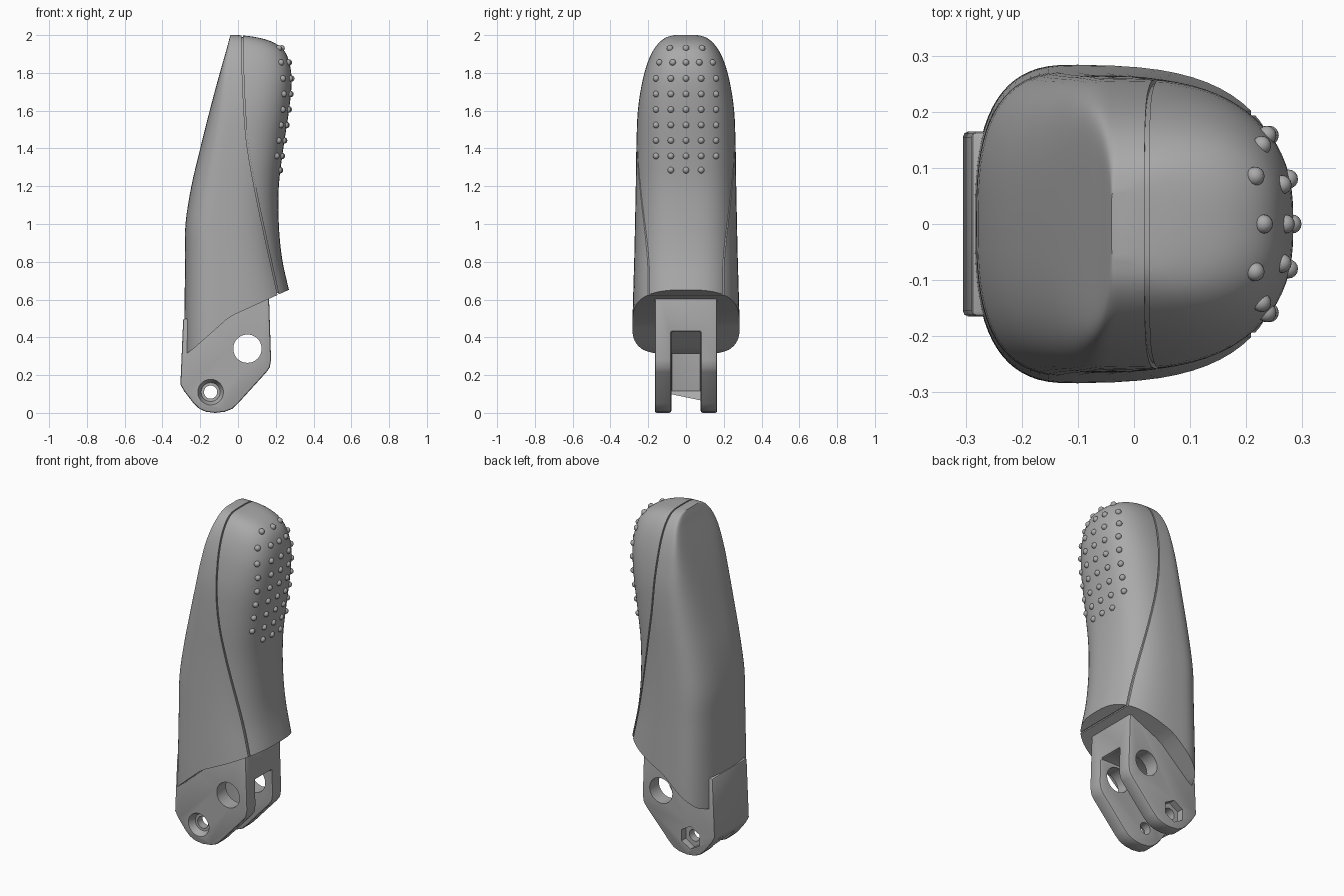
import bpy, bmesh, math
from mathutils import Matrix, Vector

if "Cube" in bpy.data.objects:
    bpy.data.objects.remove(bpy.data.objects["Cube"])

grey = bpy.data.materials.new("plain grey")
grey.use_nodes = True
grey.diffuse_color = (0.4, 0.4, 0.4, 1)
grey.node_tree.nodes["Principled BSDF"].inputs["Base Color"].default_value = (0.4, 0.4, 0.4, 1)


def finish(bm, name):
    bmesh.ops.recalc_face_normals(bm, faces=bm.faces)
    mesh = bpy.data.meshes.new(name)
    bm.to_mesh(mesh)
    bm.free()
    mesh.materials.append(grey)
    obj = bpy.data.objects.new(name, mesh)
    bpy.context.collection.objects.link(obj)
    return obj


def bake(obj):
    bpy.context.view_layer.update()
    deps = bpy.context.evaluated_depsgraph_get()
    mesh = bpy.data.meshes.new_from_object(obj.evaluated_get(deps))
    obj.modifiers.clear()
    obj.data = mesh


def cut(obj, *cutters):
    for cutter in cutters:
        mod = obj.modifiers.new("cut", "BOOLEAN")
        mod.operation, mod.solver, mod.object = "DIFFERENCE", "EXACT", cutter
    bake(obj)
    for cutter in cutters:
        bpy.data.objects.remove(cutter)


def smooth(obj, degrees):
    bpy.ops.object.select_all(action="DESELECT")
    obj.select_set(True)
    bpy.context.view_layer.objects.active = obj
    bpy.ops.object.shade_smooth_by_angle(angle=math.radians(degrees))


def prism(name, outline, depth):
    """Outline in x, z pushed through from -depth to depth in y."""
    bm = bmesh.new()
    face = bm.faces.new([bm.verts.new((x, -depth, z)) for x, z in outline])
    new = bmesh.ops.extrude_face_region(bm, geom=[face])["geom"]
    bmesh.ops.translate(bm, vec=(0, 2 * depth, 0),
                        verts=[v for v in new if isinstance(v, bmesh.types.BMVert)])
    return finish(bm, name)


def drill(x, z, r_front, r_back, y_front, y_back, sides=40):
    bm = bmesh.new()
    bmesh.ops.create_cone(bm, cap_ends=True, segments=sides, radius1=r_back, radius2=r_front,
                          depth=y_back - y_front)
    turn = Matrix.Rotation(math.pi / 2, 4, "X")
    bm.transform(Matrix.Translation((x, (y_front + y_back) / 2, z)) @ turn)
    return finish(bm, "drill")


def spline(rows, steps):
    """Catmull-Rom smoothing of a list of rows."""
    rows = [Vector(r) for r in rows]
    out = []
    for i in range(len(rows) - 1):
        a, b, c = rows[max(i - 1, 0)], rows[i], rows[i + 1]
        d = rows[min(i + 2, len(rows) - 1)]
        for s in range(steps):
            t = s / steps
            out.append(b + (c - a) * t / 2 + (a - b * 2.5 + c * 2 - d / 2) * t * t
                       + (b * 1.5 - a / 2 - c * 1.5 + d / 2) * t ** 3)
    return out + [rows[-1]]


# Handle sections: height, left x, right x, half width, widest x, squareness of left side
SECTIONS = spline([
    (0.2, -0.285, 0.4, 0.285, -0.1, 2.8), (0.45, -0.284, 0.32, 0.284, -0.1, 2.8),
    (0.65, -0.282, 0.27, 0.279, -0.1, 2.8), (0.82, -0.281, 0.233, 0.274, -0.1, 2.8),
    (1.0, -0.278, 0.216, 0.27, -0.1, 2.8), (1.2, -0.247, 0.216, 0.266, -0.08, 2.8),
    (1.4, -0.2, 0.24, 0.263, -0.05, 3), (1.6, -0.15, 0.27, 0.255, -0.02, 3.5),
    (1.75, -0.11, 0.284, 0.232, 0, 5), (1.85, -0.082, 0.273, 0.205, 0, 7),
    (1.92, -0.062, 0.242, 0.173, 0, 8), (1.965, -0.05, 0.18, 0.137, 0, 8),
    (1.99, -0.043, 0.09, 0.1, -0.01, 8), (2.0, -0.04, 0, 0.06, -0.02, 8)], 4)
RIGHT_POWER = 2.7


def loft(name, inset):
    bm = bmesh.new()
    rings = []
    for z, left, right, half, mid, power in SECTIONS:
        ring = []
        for i in range(72):
            c, s = math.cos(i * math.tau / 72), math.sin(i * math.tau / 72)
            n = RIGHT_POWER if c > 0 else power
            reach = max(right - mid - inset, 0.005) if c > 0 else max(mid - left - inset, 0.005)
            ring.append(bm.verts.new((mid + math.copysign(abs(c) ** (2 / n), c) * reach,
                                      math.copysign(abs(s) ** (2 / n), s) * (half - inset),
                                      z - inset)))
        rings.append(ring)
    for low, high in zip(rings, rings[1:]):
        for i in range(72):
            j = (i + 1) % 72
            bm.faces.new((low[i], low[j], high[j], high[i]))
    bm.faces.new(rings[0])
    bm.faces.new(rings[-1])
    return finish(bm, name)


def underside(lift):
    edge = [(-0.5, 0.315), (-0.27, 0.315), (-0.24, 0.335), (-0.06, 0.495), (-0.02, 0.52),
            (0.255, 0.645), (0.6, 0.8)]
    return prism("underside", [(-0.5, 0)] + [(x, z + lift) for x, z in edge] + [(0.6, 0)], 0.5)


# Handle shell with the stepped underside and the thin seam
seam_path = spline([(0.022, 2.1), (0.024, 1.9), (0.03, 1.7), (0.047, 1.45), (0.085, 1.22),
                    (0.13, 1.0), (0.205, 0.66), (0.24, 0.5)], 4)
w = 0.004
seam = prism("seam", [(p.x - w, p.y) for p in seam_path]
             + [(p.x + w, p.y) for p in reversed(seam_path)], 0.5)
shell = loft("handle_shell", 0)
cut(shell, underside(0), seam)
smooth(shell, 32)

# Core that closes the seam from inside
core = loft("handle_core", 0.008)
cut(core, underside(0.01))
smooth(core, 32)

# Forked mounting bracket
bracket = prism("mounting_bracket", [
    (-0.29, 0.5), (-0.305, 0.15), (-0.285, 0.115), (-0.235, 0.05), (-0.205, 0.022), (-0.17, 0.006),
    (-0.12, 0), (-0.07, 0.006), (-0.03, 0.022), (0, 0.05), (0.15, 0.215), (0.168, 0.24),
    (0.175, 0.28), (0.162, 0.68), (-0.15, 0.68), (-0.25, 0.5)], 0.165)
slot = prism("slot", [(-0.282, -0.1), (-0.282, 0.38), (-0.2, 0.43), (0.4, 0.43), (0.4, -0.1)], 0.078)
cut(bracket, slot)
bevel = bracket.modifiers.new("bevel", "BEVEL")
bevel.width, bevel.segments, bevel.limit_method = 0.01, 2, "ANGLE"
bevel.angle_limit = math.radians(60)
bake(bracket)
cut(bracket, drill(0.05, 0.34, 0.075, 0.075, -0.3, 0.3),
    drill(-0.145, 0.11, 0.035, 0.035, -0.3, 0.3),
    drill(-0.145, 0.11, 0.07, 0.05, -0.17, -0.125),
    drill(-0.145, 0.11, 0.068, 0.068, 0.125, 0.2, 6))
smooth(bracket, 30)

# Grip bumps seated on the rounded right face
bm = bmesh.new()
rows = [(1.93, (0, 0.085)), (1.855, (0, 0.07, 0.14)), (1.285, (0, 0.08))]
rows += [(1.36 + i * 0.082, (0, 0.08, 0.158)) for i in range(6)]
for z, offsets in rows:
    low = max((s for s in SECTIONS if s[0] <= z), key=lambda s: s[0])
    high = min((s for s in SECTIONS if s[0] > z), key=lambda s: s[0])
    _, left, right, half, mid, _ = low.lerp(high, (z - low[0]) / (high[0] - low[0]))
    for y in {side * o for o in offsets for side in (-1, 1)}:
        x = mid + (right - mid) * (1 - (abs(y) / half) ** RIGHT_POWER) ** (1 / RIGHT_POWER)
        bmesh.ops.create_uvsphere(bm, u_segments=16, v_segments=10, radius=0.017,
                                  matrix=Matrix.Translation((x - 0.002, y, z)))
bumps = finish(bm, "grip_bumps")
smooth(bumps, 60)
